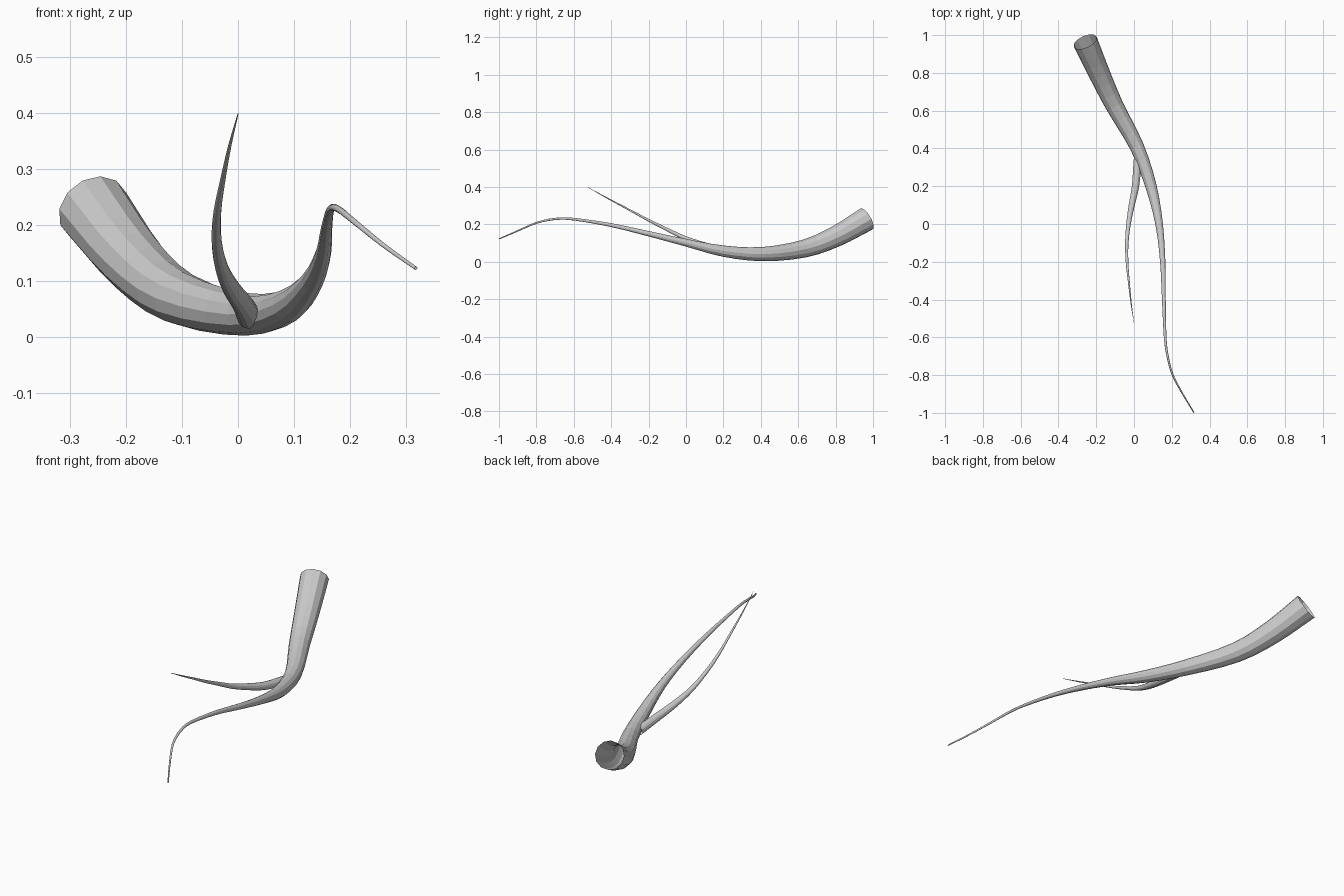
import bpy, bmesh, math
from mathutils import Vector

if "Cube" in bpy.data.objects:
    bpy.data.objects.remove(bpy.data.objects["Cube"])

SIDES = 12


def spline(pts, steps):
    """Catmull-Rom interpolation of (x, y, z, radius) points."""
    p = [Vector(q) for q in pts]
    p = [p[0] * 2 - p[1]] + p + [p[-1] * 2 - p[-2]]
    out = []
    for i in range(1, len(p) - 2):
        a, b, c, d = p[i - 1:i + 3]
        for k in range(steps):
            t = k / steps
            out.append(0.5 * (2 * b + (c - a) * t + (2 * a - 5 * b + 4 * c - d) * t * t
                              + (3 * b - a - 3 * c + d) * t ** 3))
    out.append(p[-2])
    return out


def tapered_tube(name, pts, steps=3):
    """Open, flat-faced tube swept along the path."""
    path = spline(pts, steps)
    centres = [Vector(q[:3]) for q in path]
    bm = bmesh.new()
    rings = []
    for i, c in enumerate(centres):
        tangent = (centres[min(i + 1, len(path) - 1)] - centres[max(i - 1, 0)]).normalized()
        side = tangent.cross(Vector((0, 0, 1))).normalized()
        up = side.cross(tangent)
        r = path[i][3]
        rings.append([bm.verts.new(c + r * (math.cos(a) * side + math.sin(a) * up))
                      for a in (2 * math.pi * k / SIDES for k in range(SIDES))])
    for r0, r1 in zip(rings, rings[1:]):
        for k in range(SIDES):
            j = (k + 1) % SIDES
            bm.faces.new((r0[k], r1[k], r1[j], r0[j]))
    bmesh.ops.recalc_face_normals(bm, faces=bm.faces)
    mesh = bpy.data.meshes.new(name)
    bm.to_mesh(mesh)
    bm.free()
    obj = bpy.data.objects.new(name, mesh)
    bpy.context.collection.objects.link(obj)
    return obj


# Main stem: wide open end at the back, thin tip at the front
tapered_tube("main_stem", [
    (-0.258, 0.965, 0.229, 0.066),
    (-0.185, 0.80, 0.135, 0.057),
    (-0.105, 0.63, 0.070, 0.048),
    (0.015, 0.41, 0.041, 0.038),
    (0.090, 0.20, 0.057, 0.030),
    (0.133, 0.00, 0.102, 0.020),
    (0.152, -0.20, 0.150, 0.014),
    (0.158, -0.40, 0.196, 0.010),
    (0.165, -0.60, 0.228, 0.007),
    (0.178, -0.70, 0.229, 0.006),
    (0.205, -0.80, 0.208, 0.005),
    (0.258, -0.90, 0.165, 0.004),
    (0.317, -0.998, 0.123, 0.003),
])

# Side branch: leaves the stem near the bend and rises to a point
tapered_tube("side_branch", [
    (0.020, 0.34, 0.037, 0.022),
    (0.008, 0.20, 0.060, 0.019),
    (-0.012, 0.10, 0.088, 0.016),
    (-0.029, 0.00, 0.124, 0.012),
    (-0.038, -0.10, 0.172, 0.009),
    (-0.037, -0.20, 0.222, 0.007),
    (-0.028, -0.30, 0.276, 0.005),
    (-0.015, -0.42, 0.340, 0.003),
    (0.000, -0.525, 0.398, 0.0008),
])
